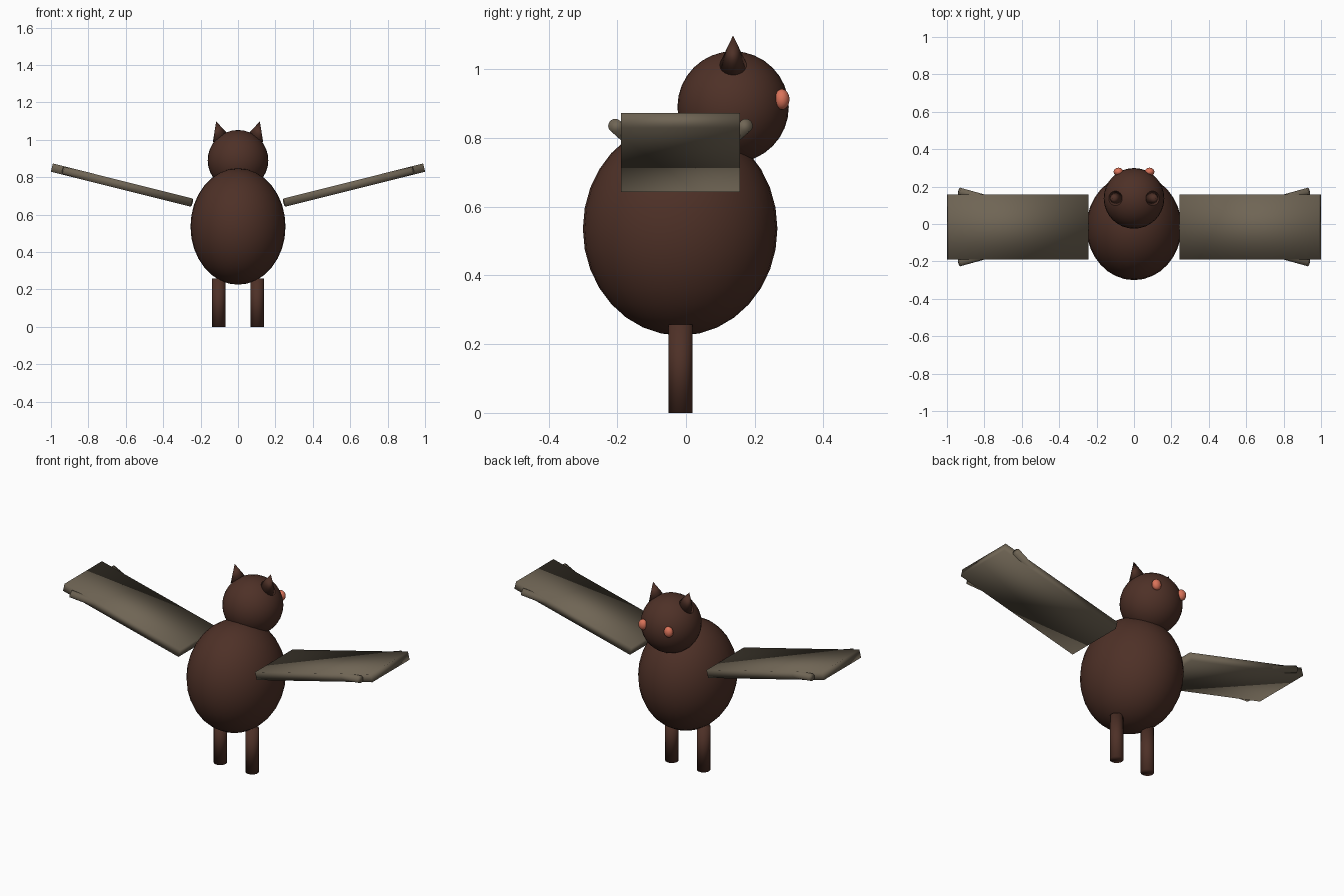
import bpy, bmesh, math
from mathutils import Matrix, Vector

if "Cube" in bpy.data.objects:
    bpy.data.objects.remove(bpy.data.objects["Cube"])


def material(name, rgb):
    m = bpy.data.materials.new(name)
    m.diffuse_color = (*rgb, 1)
    m.use_nodes = True
    m.node_tree.nodes["Principled BSDF"].inputs["Base Color"].default_value = m.diffuse_color
    return m


BROWN = material("dark_brown", (0.076, 0.030, 0.020))
TAUPE = material("taupe", (0.160, 0.130, 0.090))
CORAL = material("coral", (0.70, 0.17, 0.10))


def finish(name, bm, mat, mirrored=False):
    for f in bm.faces:
        f.smooth = True
    mesh = bpy.data.meshes.new(name)
    bm.to_mesh(mesh)
    bm.free()
    mesh.materials.append(mat)
    ob = bpy.data.objects.new(name, mesh)
    bpy.context.collection.objects.link(ob)
    if mirrored:
        ob.modifiers.new("mirror", 'MIRROR').use_mirror_merge = False
    return ob


def ellipsoid(name, center, radii, mat, mirrored=False):
    bm = bmesh.new()
    bmesh.ops.create_uvsphere(bm, u_segments=32, v_segments=16, radius=1,
                              matrix=Matrix.Translation(center) @ Matrix.Diagonal((*radii, 1)))
    return finish(name, bm, mat, mirrored)


def rod(name, a, b, r, mat, frame=Matrix()):
    a, b = Vector(a), Vector(b)
    d = b - a
    m = frame @ Matrix.Translation((a + b) / 2) @ d.to_track_quat('Z', 'Y').to_matrix().to_4x4()
    bm = bmesh.new()
    bmesh.ops.create_cone(bm, cap_ends=True, segments=32, radius1=r, radius2=r,
                          depth=d.length, matrix=m)
    return finish(name, bm, mat, True)


# Body and head
ellipsoid("body", (0, -0.017, 0.536), (0.254, 0.283, 0.311), BROWN)
ellipsoid("head", (0, 0.137, 0.89), (0.162, 0.162, 0.162), BROWN)

# Eyes
ellipsoid("eyes", (0.083, 0.279, 0.912), (0.026, 0.022, 0.030), CORAL, True)

# Ears: slanted cones whose base follows the head
base, tip = Vector((0.099, 0.137, 1.012)), Vector((0.117, 0.137, 1.098))
axes = Matrix(((0.036, 0, -0.029), (0, 0.039, 0), tip - base)).transposed().to_4x4()
bm = bmesh.new()
bmesh.ops.create_cone(bm, cap_ends=True, segments=32, radius1=1, radius2=0, depth=1,
                      matrix=Matrix.Translation(base) @ axes @ Matrix.Translation((0, 0, 0.5)))
finish("ears", bm, BROWN, True)

# Legs
rod("legs", (0.103, -0.016, 0), (0.103, -0.016, 0.257), 0.035, BROWN)

# Wings: thin slabs raised outward from the shoulder
wing = Matrix.Translation((0.2475, -0.016, 0.664)) @ Matrix.Rotation(-math.radians(14.04), 4, 'Y')
LENGTH = 0.7705
bm = bmesh.new()
bmesh.ops.create_cube(bm, size=1, matrix=wing @ Matrix.Translation((LENGTH / 2, 0, 0))
                      @ Matrix.Diagonal((LENGTH, 0.345, 0.045, 1)))
finish("wing_membranes", bm, TAUPE, True)

# Wing fingers fanning out inside each slab
for name, end in (("rear_wing_fingers", (0.709, -0.191, 0)),
                  ("middle_wing_fingers", (0.77, 0, 0)),
                  ("front_wing_fingers", (0.709, 0.191, 0))):
    rod(name, (0, 0, 0), end, 0.02, TAUPE, wing)
